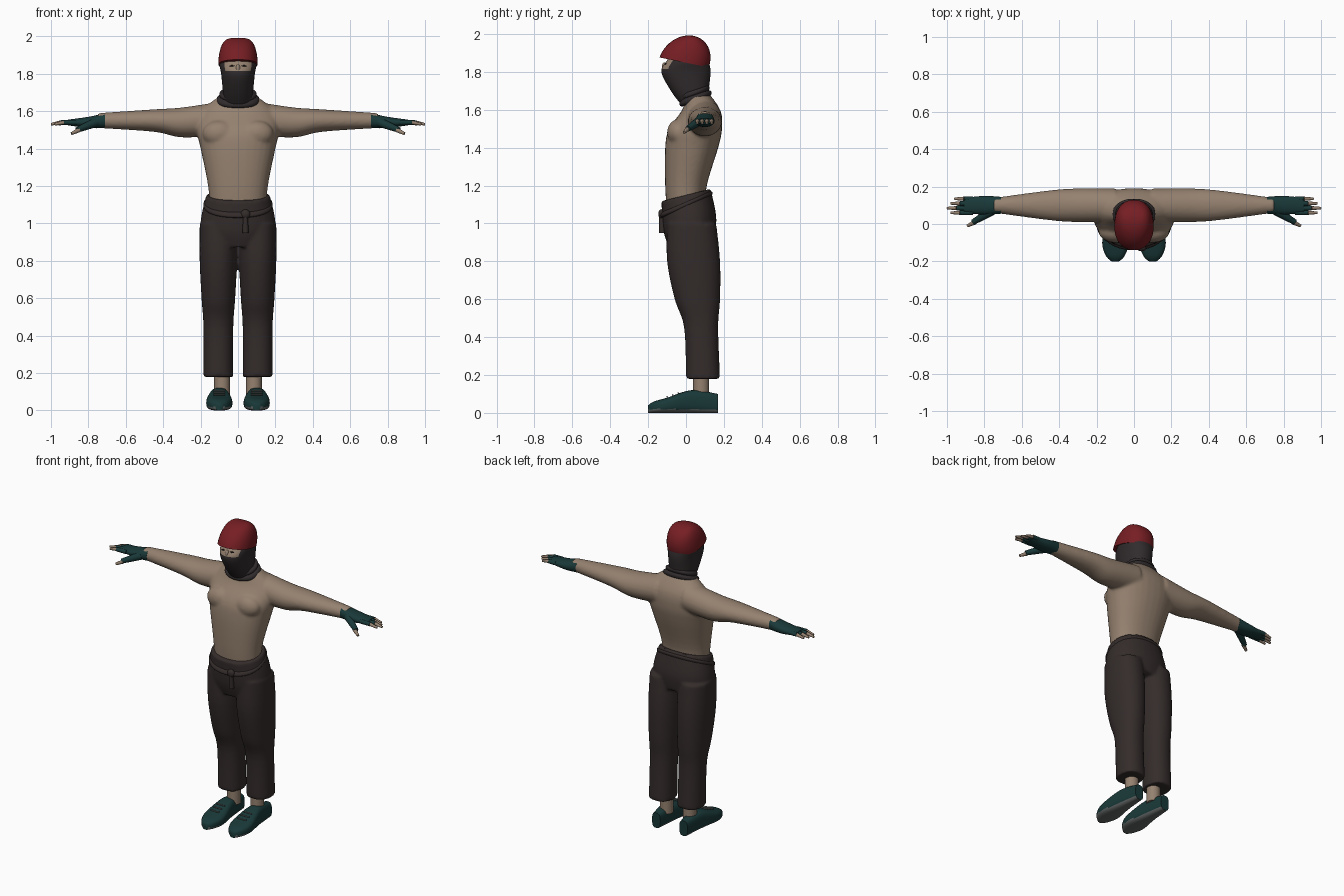
import bpy, bmesh, math
from mathutils import Vector, Matrix

cube = bpy.data.objects.get("Cube")
if cube:
    bpy.data.objects.remove(cube, do_unlink=True)


def make_material(name, red, green, blue):
    material = bpy.data.materials.new(name)
    material.use_nodes = True
    color = (red, green, blue, 1)
    material.diffuse_color = color
    shader = material.node_tree.nodes["Principled BSDF"]
    shader.inputs["Base Color"].default_value = color
    shader.inputs["Roughness"].default_value = 0.8
    return material


SKIN = make_material("skin", 0.3, 0.22, 0.16)
CLOTH = make_material("dark brown cloth", 0.034, 0.025, 0.024)
KNIT = make_material("charcoal knit", 0.03, 0.024, 0.025)
TEAL = make_material("dark teal", 0.01, 0.04, 0.04)
FELT = make_material("deep red felt", 0.18, 0.013, 0.017)
RUBBER = make_material("grey rubber", 0.12, 0.13, 0.13)
BROWN = make_material("eye brown", 0.02, 0.015, 0.012)

SIDES = {"left": 1, "right": -1}


def smooth_rows(rows, steps=5):
    """Pass a smooth curve through the cross-sections."""
    rows = [Vector(row) for row in rows]
    padded = [rows[0], *rows, rows[-1]]
    result = []
    for before, start, end, after in zip(padded, padded[1:], padded[2:], padded[3:]):
        leave, arrive = (end - before) / 2, (after - start) / 2
        for step in range(steps):
            t = step / steps
            ease = t * t * (3 - 2 * t)
            result.append(start.lerp(end, ease)
                          + leave * t * (1 - t) ** 2
                          - arrive * t * t * (1 - t))
    return result + [rows[-1]]


def rounded(value, power):
    return math.copysign(abs(value) ** (2 / power), value)


def loft(bm, axis, rows, fixed=0, side=1, power=2.2, tilt=0, segments=32):
    """Each row: position on the axis, centre, width radius, depth radius."""
    rings = []
    for position, centre, width, depth in smooth_rows(rows):
        ring = []
        for index in range(segments):
            angle = math.tau * index / segments
            u = fixed + width * rounded(math.cos(angle), power)
            lift = depth * rounded(math.sin(angle), power)
            v = centre + lift
            x, y, z = {"x": (position, u, v),
                       "y": (u, position, v),
                       "z": (u, v, position + tilt * lift)}[axis]
            ring.append(bm.verts.new((x * side, y, z)))
        rings.append(ring)
    bm.faces.new(rings[0])
    bm.faces.new(rings[-1])
    for lower, upper in zip(rings, rings[1:]):
        for index in range(segments):
            bm.faces.new((lower[index - 1], lower[index], upper[index], upper[index - 1]))


def band(bm, height, centre, width, depth, thickness, tilt):
    """A rolled band of cloth around the body."""
    rows = []
    for step in range(-4, 5):
        angle = math.pi * step / 8
        bulge = thickness * math.cos(angle)
        rows.append((height + thickness * math.sin(angle), centre,
                     width + bulge, depth + bulge))
    loft(bm, "z", rows, tilt=tilt, segments=48)


def ball(bm, centre, radii):
    matrix = Matrix.Translation(centre) @ Matrix.Diagonal((*radii, 1))
    bmesh.ops.create_uvsphere(bm, u_segments=24, v_segments=14, radius=1, matrix=matrix)


def rod(bm, start, end, radius, taper=1, side=1, slot=0):
    start, end = (Vector((x * side, y, z)) for x, y, z in (start, end))
    span = end - start
    turn = span.to_track_quat("Z", "Y").to_matrix().to_4x4()
    made = bmesh.ops.create_cone(
        bm, cap_ends=True, segments=16, radius1=radius, radius2=radius * taper,
        depth=span.length, matrix=Matrix.Translation((start + end) / 2) @ turn)
    for vert in made["verts"]:
        for face in vert.link_faces:
            face.material_index = slot


def finish(bm, name, *materials, fuse=False):
    bmesh.ops.recalc_face_normals(bm, faces=bm.faces)
    mesh = bpy.data.meshes.new(name)
    bm.to_mesh(mesh)
    bm.free()
    for material in materials:
        mesh.materials.append(material)
    mesh.shade_smooth()
    mesh.set_sharp_from_angle(angle=math.radians(50))
    part = bpy.data.objects.new(name, mesh)
    bpy.context.collection.objects.link(part)
    if fuse:
        # Merge overlapping volumes into one soft surface
        remesh = part.modifiers.new("fuse", "REMESH")
        remesh.mode = "VOXEL"
        remesh.voxel_size = 0.009
        remesh.use_smooth_shade = True
        soften = part.modifiers.new("soften", "SMOOTH")
        soften.iterations = 6


# Bare torso and outstretched arms
bm = bmesh.new()
loft(bm, "z", [(1.05, 0, .15, .1), (1.2, 0, .16, .11), (1.4, .03, .2, .14),
               (1.5, .05, .22, .14), (1.6, .08, .2, .1), (1.7, .06, .07, .05)])
for side in SIDES.values():
    loft(bm, "x", [(.1, 1.56, .09, .09), (.3, 1.54, .09, .08),
                   (.45, 1.55, .08, .06), (.75, 1.55, .04, .04)],
         fixed=.1, side=side, power=2)
    ball(bm, centre=(side * .1, -.04, 1.48), radii=(.09, .06, .07))
finish(bm, "torso_and_arms", SKIN, fuse=True)

# Loose trousers
bm = bmesh.new()
loft(bm, "z", [(.9, .03, .16, .12), (1, .02, .2, .14), (1.15, 0, .17, .13)], tilt=.25)
for side in SIDES.values():
    loft(bm, "z", [(.18, .09, .08, .09), (.45, .08, .08, .09), (.6, .06, .09, .12),
                   (.8, .04, .1, .14), (1, .03, .1, .13)], fixed=.105, side=side)
finish(bm, "trousers", CLOTH, fuse=True)

# Slanted waist tie with a knot and hanging end
bm = bmesh.new()
band(bm, height=1.1, centre=0, width=.17, depth=.125, thickness=.015, tilt=.43)
ball(bm, centre=(.04, -.13, 1.05), radii=(.025, .016, .025))
rod(bm, start=(.04, -.13, 1.05), end=(.04, -.125, .95), radius=.012, taper=1.4)
finish(bm, "waist_tie", CLOTH)

# Masked head, with bare skin in the eye opening
bm = bmesh.new()
loft(bm, "z", [(1.62, .05, .07, .07), (1.7, .02, .08, .1), (1.8, 0, .09, .13),
               (1.86, .01, .1, .11), (1.9, .02, .08, .1)], segments=64)
for face in bm.faces:
    spot = face.calc_center_median()
    if 1.81 < spot.z < 1.88 and spot.y < 0 and abs(spot.x) < .07:
        face.material_index = 1
finish(bm, "masked_head", KNIT, SKIN)

# Nose bridge and narrowed eyes
bm = bmesh.new()
ball(bm, centre=(0, -.113, 1.826), radii=(.013, .015, .024))
finish(bm, "nose", SKIN)
for label, side in SIDES.items():
    bm = bmesh.new()
    ball(bm, centre=(side * .032, -.108, 1.842), radii=(.014, .006, .004))
    finish(bm, label + "_eye", BROWN)

# Bunched neck of the mask
bm = bmesh.new()
band(bm, height=1.66, centre=.05, width=.095, depth=.065, thickness=.02, tilt=.33)
band(bm, height=1.69, centre=.045, width=.085, depth=.065, thickness=.015, tilt=.33)
finish(bm, "neck_gaiter", KNIT)

# Flat cap: a leaning dome with a short peak
bm = bmesh.new()
dome = []
for step in range(10):
    angle = math.radians(step * 9.8)
    rise, shrink = math.sin(angle), math.cos(angle)
    dome.append((1.85 + .14 * rise, .05 * rise - .01,
                 .105 * math.sqrt(shrink), .13 * shrink))
loft(bm, "z", dome, tilt=-.2, segments=40)
finish(bm, "flat_cap", FELT)

# Gloved hands with bare finger ends
for label, side in SIDES.items():
    bm = bmesh.new()
    loft(bm, "x", [(.71, 1.55, .045, .04), (.8, 1.54, .05, .03), (.91, 1.54, .04, .015)],
         fixed=.1, side=side)
    for finger in range(4):
        y = .06 + .025 * finger
        tip = 1 - .02 * abs(finger - 1)
        cuff = tip - .05
        rod(bm, (.86, y, 1.54), (cuff, y, 1.54), radius=.013, side=side)
        rod(bm, (cuff, y, 1.54), (tip, y, 1.53), radius=.011, taper=.6, side=side, slot=1)
    rod(bm, (.76, .07, 1.54), (.86, .01, 1.5), radius=.025, taper=.6, side=side)
    rod(bm, (.85, .01, 1.5), (.89, -.01, 1.48), radius=.013, taper=.6, side=side, slot=1)
    finish(bm, label + "_gloved_hand", TEAL, SKIN)

# Ankles and laced shoes with pale soles
for label, side in SIDES.items():
    bm = bmesh.new()
    rod(bm, start=(.085, .08, .08), end=(.085, .08, .25), radius=.042, side=side)
    finish(bm, label + "_ankle", SKIN)

    bm = bmesh.new()
    loft(bm, "y", [(-.2, .02, .02, .02), (-.17, .03, .05, .03), (-.1, .04, .07, .04),
                   (.03, .06, .05, .06), (.17, .05, .03, .05)],
         fixed=.1, side=side, power=3)
    for face in bm.faces:
        if face.calc_center_median().z < .02:
            face.material_index = 1
    finish(bm, label + "_shoe", TEAL, RUBBER)

    bm = bmesh.new()
    for row in range(3):
        y, z = .03 * row - .1, .01 * row + .085
        rod(bm, (.07, y, z), (.13, y, z), radius=.004, side=side)
    finish(bm, label + "_laces", RUBBER)
